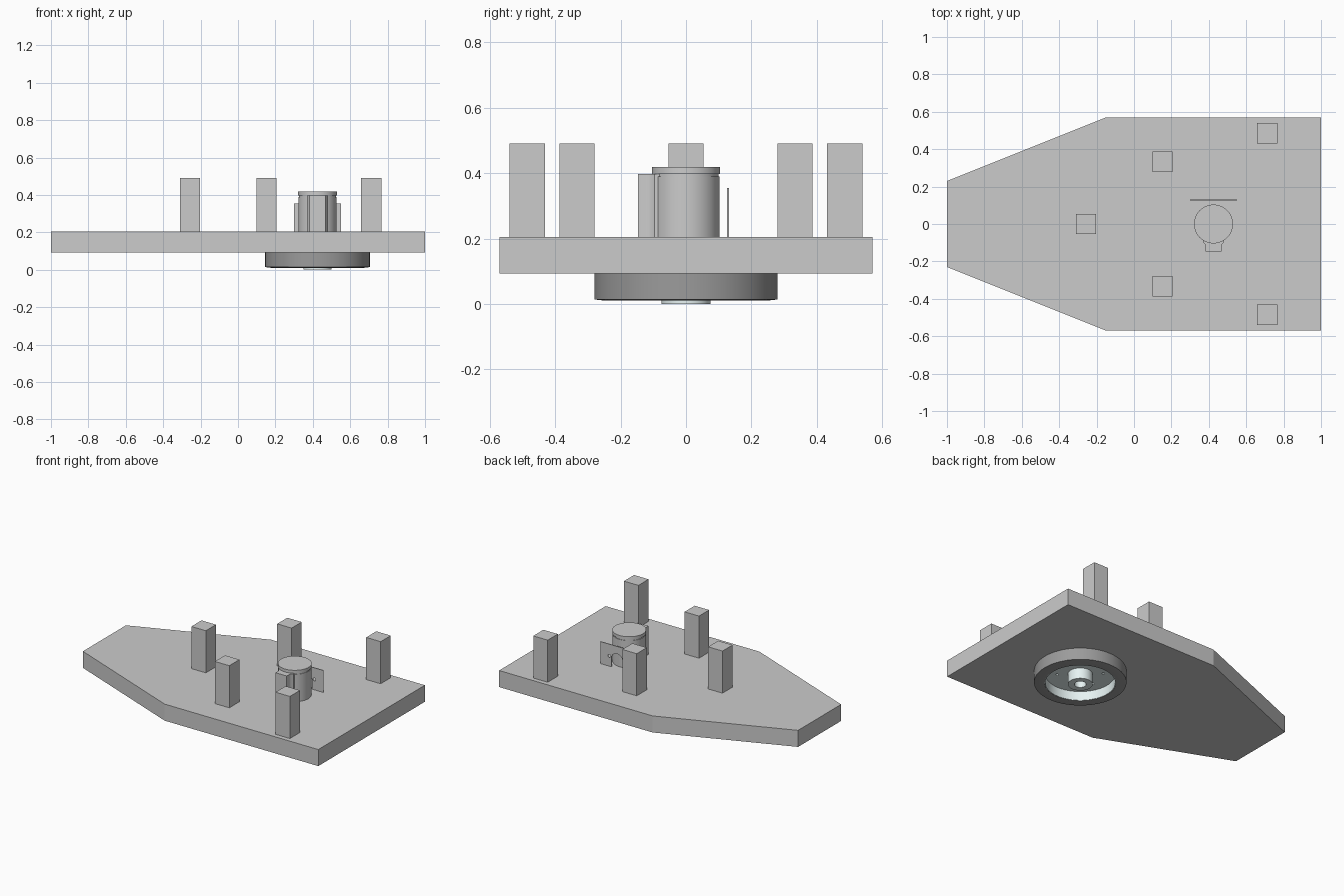
import bpy, bmesh
from math import pi, cos, sin

if "Cube" in bpy.data.objects:
    bpy.data.objects.remove(bpy.data.objects["Cube"])

CX = 0.425  # x of the motor and wheel axis


def finish(name, bm, smooth=False, color=None):
    bmesh.ops.recalc_face_normals(bm, faces=bm.faces)
    mesh = bpy.data.meshes.new(name)
    bm.to_mesh(mesh)
    bm.free()
    ob = bpy.data.objects.new(name, mesh)
    bpy.context.collection.objects.link(ob)
    if color:
        mat = bpy.data.materials.new(name + "_colour")
        mat.diffuse_color = (*color, 1)
        mat.use_nodes = True
        mat.node_tree.nodes["Principled BSDF"].inputs["Base Color"].default_value = mat.diffuse_color
        mesh.materials.append(mat)
    if smooth:
        bpy.ops.object.select_all(action='DESELECT')
        ob.select_set(True)
        bpy.context.view_layer.objects.active = ob
        bpy.ops.object.shade_smooth_by_angle(angle=0.6)
    return ob


def prism(name, pts, vec, smooth=False):
    bm = bmesh.new()
    face = bm.faces.new([bm.verts.new(p) for p in pts])
    out = bmesh.ops.extrude_face_region(bm, geom=[face])
    bmesh.ops.translate(bm, vec=vec, verts=[g for g in out["geom"] if isinstance(g, bmesh.types.BMVert)])
    return finish(name, bm, smooth)


def lathe(name, profile, color=None, n=64, closed=True):
    """Turn an (r, z) profile about the wheel axis; open ends are capped."""
    bm = bmesh.new()
    rings = [[bm.verts.new((CX + r * cos(2 * pi * i / n), r * sin(2 * pi * i / n), z))
              for i in range(n)] for r, z in profile]
    pairs = list(zip(rings, rings[1:])) + ([(rings[-1], rings[0])] if closed else [])
    for a, b in pairs:
        for i in range(n):
            j = (i + 1) % n
            bm.faces.new((a[i], a[j], b[j], b[i]))
    if not closed:
        bm.faces.new(rings[0])
        bm.faces.new(rings[-1])
    return finish(name, bm, True, color)


def drill(ob, centres, r, axis, depth):
    """Cut round holes along the z or y axis."""
    bm = bmesh.new()
    for c in centres:
        out = bmesh.ops.create_cone(bm, cap_ends=True, segments=20, radius1=r, radius2=r, depth=depth)
        if axis == 'Y':
            for v in out["verts"]:
                v.co = (v.co.x, v.co.z, v.co.y)
        bmesh.ops.translate(bm, vec=c, verts=out["verts"])
    cutter = finish(ob.name + "_hole_cutter", bm)
    cutter.hide_render = True
    cutter.hide_set(True)
    mod = ob.modifiers.new("holes", 'BOOLEAN')
    mod.operation = 'DIFFERENCE'
    mod.solver = 'EXACT'
    mod.object = cutter


# Base plate with tapered nose
half = [(-1, 0.23), (-0.15, 0.57), (1, 0.57)]
outline = half + [(x, -y) for x, y in reversed(half)]
prism("base_plate", [(x, y, 0.093) for x, y in outline], (0, 0, 0.112))

# Square posts
spots = [(-0.257, 0)] + [(x, s * y) for x, y in ((0.152, 0.333), (0.712, 0.485)) for s in (1, -1)]
h = 0.054
for k, (x, y) in enumerate(spots):
    prism(f"post_{k + 1}", [(x + a * h, y + b * h, 0.204) for a, b in ((-1, -1), (1, -1), (1, 1), (-1, 1))],
          (0, 0, 0.286))

# Motor can with a slightly proud lid
lathe("motor_body", [(0.102, 0.2), (0.102, 0.39), (0.099, 0.39), (0.099, 0.397),
                     (0.104, 0.397), (0.104, 0.418)], closed=False)

# Terminal housing, flaring into the can
side = [(0.042, -0.146), (0.042, -0.12), (0.046, -0.108), (0.056, -0.096), (0.056, -0.02)]
prism("motor_terminal_housing",
      [(CX + x, y, 0.2) for x, y in side] + [(CX - x, y, 0.2) for x, y in reversed(side)],
      (0, 0, 0.198), True)

# Thin bracket with an arched opening and two screw holes
arch = [(0.042 * cos(pi * i / 20), 0.262 + 0.042 * sin(pi * i / 20)) for i in range(21)]
loop = [(0.125, 0.2), (0.125, 0.354), (-0.125, 0.354), (-0.125, 0.2), (-0.042, 0.2)]
loop += arch[::-1] + [(0.042, 0.2)]
bracket = prism("bracket", [(CX + x, 0.126, z) for x, z in loop], (0, 0.005, 0))
drill(bracket, [(CX + s * 0.058, 0.1285, 0.275) for s in (1, -1)], 0.01, 'Y', 0.04)

# Tyre
lathe("tyre", [(0.216, 0.095), (0.28, 0.095), (0.28, 0.014), (0.245, 0.010), (0.216, 0.010)],
      (0.33, 0.33, 0.33))

# Dished wheel with a bored hub
pale = (0.80, 0.90, 0.90)
disc = lathe("wheel_disc", [(0.216, 0.095), (0.216, 0.011), (0.212, 0.011), (0.212, 0.072),
                            (0.07, 0.072), (0.07, 0.095)], pale)
drill(disc, [(CX + 0.14 * cos(pi * i / 3 + 0.3), 0.14 * sin(pi * i / 3 + 0.3), 0.07) for i in range(6)],
      0.008, 'Z', 0.03)
lathe("wheel_hub", [(0.075, 0.09), (0.075, 0), (0.036, 0), (0.036, 0.09)], pale)
